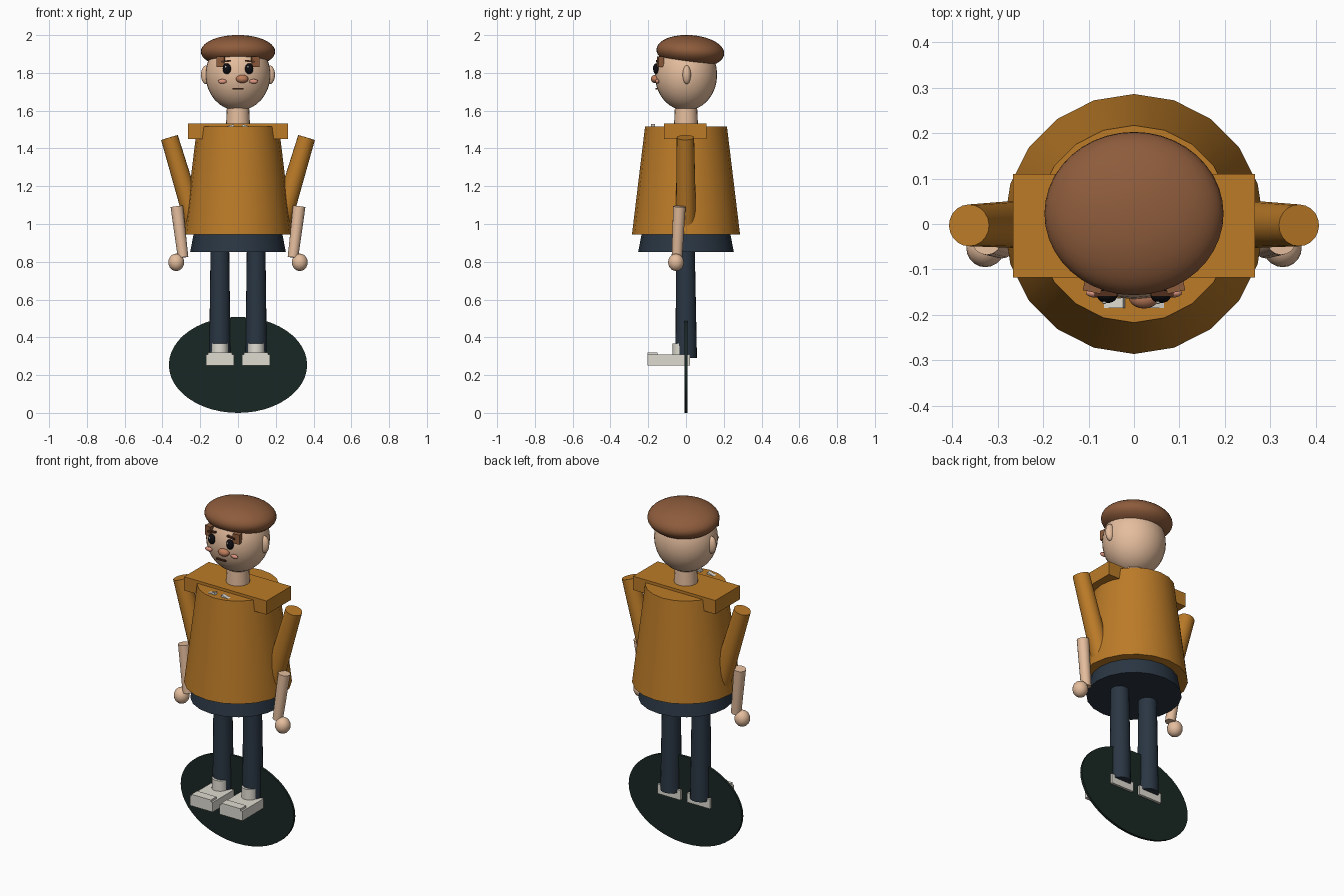
import bpy, math
from mathutils import Vector

if "Cube" in bpy.data.objects:
    bpy.data.objects.remove(bpy.data.objects["Cube"])


def mat(name, r, g, b):
    m = bpy.data.materials.new(name)
    m.diffuse_color = [(c / 255) ** 2.2 for c in (r, g, b)] + [1]
    m.use_nodes = True
    m.node_tree.nodes["Principled BSDF"].inputs["Base Color"].default_value = m.diffuse_color
    return m


ORANGE = mat("ochre", 186, 122, 44)
SKIN = mat("skin", 228, 188, 156)
BROWN = mat("brown", 140, 92, 62)
NAVY = mat("navy", 46, 57, 69)
WHITE = mat("off_white", 222, 218, 208)
BLACK = mat("black", 22, 22, 26)
DARK = mat("dark_brown", 84, 52, 36)
PINK = mat("blush", 222, 150, 128)
NOSE = mat("nose_tone", 190, 125, 92)
GREEN = mat("dark_green", 31, 44, 40)


def finish(name, material, smooth=True):
    ob = bpy.context.object
    ob.name = name
    ob.data.materials.append(material)
    if smooth:
        bpy.ops.object.shade_smooth_by_angle(angle=math.radians(35))
    return ob


def ball(name, loc, radii, material, tilt=0, seg=32):
    bpy.ops.mesh.primitive_uv_sphere_add(segments=seg, ring_count=seg // 2, radius=1,
                                         location=loc, rotation=(tilt, 0, 0))
    bpy.context.object.scale = radii
    return finish(name, material)


def box(name, loc, size, material, rot=(0, 0, 0)):
    bpy.ops.mesh.primitive_cube_add(size=1, location=loc, rotation=rot)
    bpy.context.object.scale = size
    return finish(name, material, False)


def limb(name, low, high, r_low, r_high, material, sides=20):
    # tapered cylinder between two points
    low, high = Vector(low), Vector(high)
    axis = high - low
    bpy.ops.mesh.primitive_cone_add(vertices=sides, radius1=r_low, radius2=r_high,
                                    depth=axis.length, location=(low + high) / 2)
    bpy.context.object.rotation_euler = axis.to_track_quat('Z', 'Y').to_euler() \
        if abs(axis.x) + abs(axis.y) > 1e-6 else (0, 0, 0)
    return finish(name, material)


# upright oval base disc
limb("base_disc", (0, 0.007, 0.254), (0, -0.007, 0.254), 1, 1, GREEN, 48)
disc = bpy.context.object
disc.rotation_euler = (math.pi / 2, 0, 0)
disc.scale = (0.366, 0.254, 1)

# body
limb("jacket", (0, 0, 0.945), (0, 0, 1.515), 0.286, 0.217, ORANGE)
limb("hips", (0, 0, 0.853), (0, 0, 1.05), 0.253, 0.215, NAVY)
box("shoulder_yoke", (0, -0.004, 1.491), (0.532, 0.227, 0.08), ORANGE)
limb("neck", (0, 0, 1.49), (0, 0, 1.64), 0.065, 0.058, SKIN)

# head and cap
ball("head", (0, 0, 1.79), (0.172, 0.165, 0.19), SKIN)
ball("cap", (0, 0.023, 1.913), (0.197, 0.18, 0.087), BROWN, math.radians(-4), 40)
ball("nose", (0.022, -0.162, 1.768), (0.033, 0.024, 0.022), NOSE, 0, 20)
box("mouth", (0, -0.155, 1.716), (0.058, 0.014, 0.008), DARK)

for s, side in ((-1, "left"), (1, "right")):
    # face details
    ball(side + "_ear", (s * 0.168, 0.004, 1.79), (0.028, 0.022, 0.05), SKIN, 0, 20)
    ball(side + "_eye", (s * 0.059, -0.158, 1.822), (0.022, 0.016, 0.029), BLACK, 0, 20)
    ball(side + "_eye_glint", (s * 0.059 - 0.006, -0.172, 1.832), (0.005, 0.004, 0.006), WHITE, 0, 12)
    ball(side + "_cheek", (s * 0.083, -0.152, 1.755), (0.023, 0.01, 0.012), PINK, 0, 16)
    box(side + "_brow", (s * 0.062, -0.153, 1.862), (0.05, 0.014, 0.009), DARK, (0, s * 0.1, 0))
    box(side + "_hair_tuft", (s * 0.09, -0.135, 1.858), (0.04, 0.03, 0.056), BROWN, (0, 0, s * 0.2))
    # collar flap
    box(side + "_collar", (s * 0.048, -0.174, 1.505), (0.06, 0.022, 0.03), WHITE, (0, s * 0.3, 0))
    # arm
    limb(side + "_sleeve", (s * 0.226, 0, 1.0), (s * 0.363, -0.003, 1.458), 0.054, 0.046, ORANGE)
    limb(side + "_forearm", (s * 0.291, -0.048, 0.823), (s * 0.324, -0.035, 1.093), 0.028, 0.033, SKIN, 16)
    ball(side + "_hand", (s * 0.327, -0.053, 0.797), (0.042, 0.042, 0.046), SKIN, 0, 20)
    # leg
    limb(side + "_leg", (s * 0.096, 0.001, 0.29), (s * 0.096, -0.003, 0.9), 0.057, 0.049, NAVY)
    limb(side + "_sock", (s * 0.096, -0.028, 0.29), (s * 0.096, -0.028, 0.368), 0.045, 0.043, WHITE)
    box(side + "_shoe", (s * 0.096, -0.091, 0.28), (0.148, 0.223, 0.056), WHITE)
    box(side + "_toe_cap", (s * 0.096, -0.177, 0.295), (0.126, 0.052, 0.05), WHITE)
